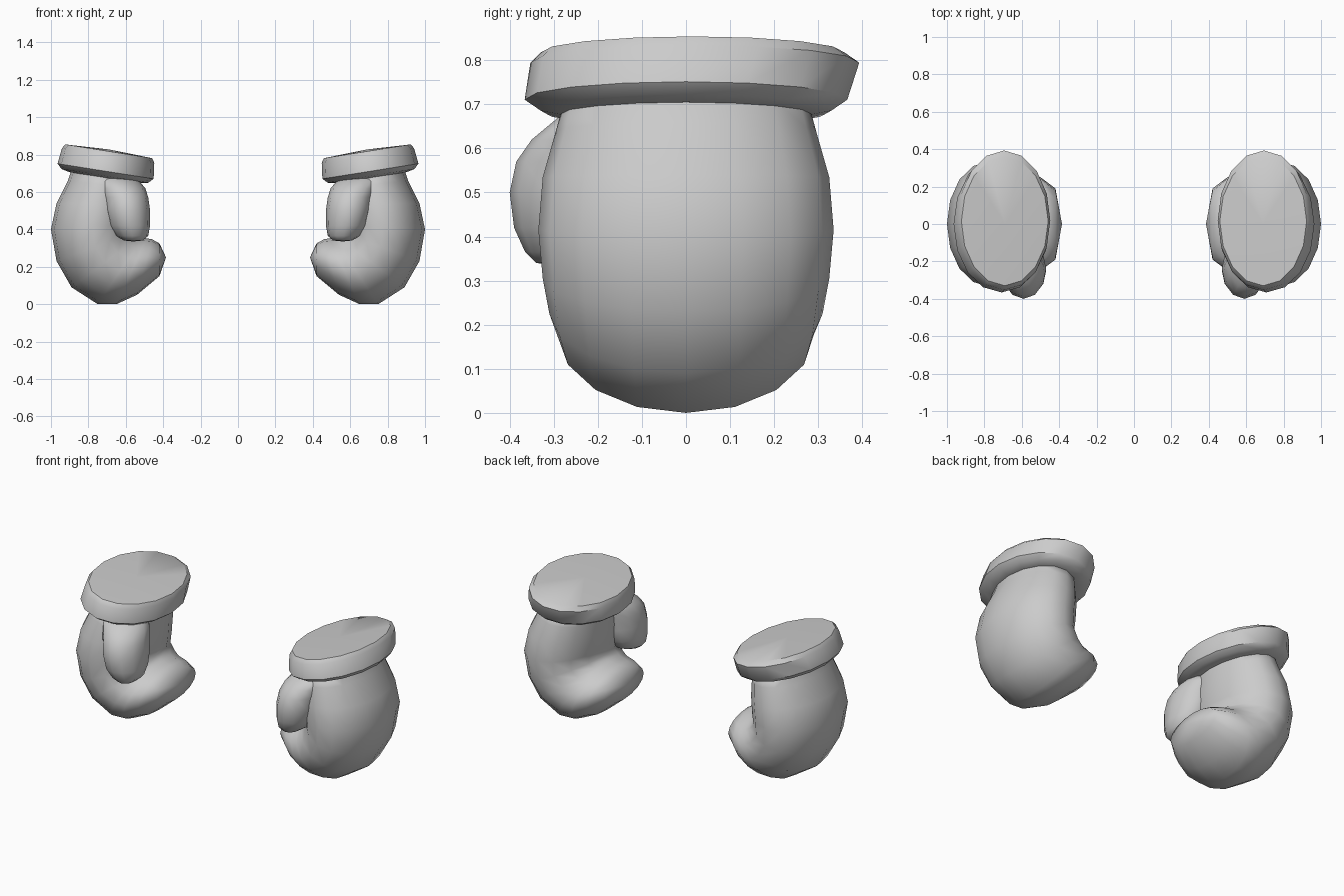
import bpy, bmesh, math
from mathutils import Vector, Matrix

cube = bpy.data.objects.get("Cube")
if cube:
    bpy.data.objects.remove(cube, do_unlink=True)

grey = bpy.data.materials.new("plain grey")
grey.use_nodes = True
grey.diffuse_color = (0.6, 0.6, 0.6, 1)
grey.node_tree.nodes["Principled BSDF"].inputs["Base Color"].default_value = (0.6, 0.6, 0.6, 1)


def ring(centre, axis_a, axis_b, sides):
    """Elliptical ring spanned by two half axes."""
    turn = 2 * math.pi / sides
    return [centre + axis_a * math.cos(i * turn) + axis_b * math.sin(i * turn)
            for i in range(sides)]


def loft(name, rings, start, end, side, angle):
    """Skin a list of rings, close both ends with a fan, mirror by side."""
    bm = bmesh.new()
    flip = Matrix.Diagonal((side, 1, 1))
    loops = [[bm.verts.new(flip @ p) for p in r] for r in rings]
    n = len(loops[0])
    for a, b in zip(loops, loops[1:]):
        for i in range(n):
            j = (i + 1) % n
            bm.faces.new((a[i], a[j], b[j], b[i]))
    for loop, tip in ((loops[0], start), (loops[-1], end)):
        point = bm.verts.new(flip @ Vector(tip))
        for i in range(n):
            bm.faces.new((loop[i], loop[(i + 1) % n], point))
    bmesh.ops.recalc_face_normals(bm, faces=bm.faces)
    mesh = bpy.data.meshes.new(name)
    bm.to_mesh(mesh)
    bm.free()
    mesh.materials.append(grey)
    obj = bpy.data.objects.new(name, mesh)
    bpy.context.collection.objects.link(obj)
    bpy.ops.object.select_all(action='DESELECT')
    obj.select_set(True)
    bpy.context.view_layer.objects.active = obj
    bpy.ops.object.shade_smooth_by_angle(angle=math.radians(angle))


# Curled hand: outer x, z, then inner x, z, then half width
HAND = [
    (0.89, 0.72, 0.54, 0.67, 0.28),
    (0.91, 0.66, 0.54, 0.62, 0.295),
    (0.97, 0.54, 0.54, 0.53, 0.325),
    (1.00, 0.40, 0.55, 0.43, 0.335),
    (0.97, 0.23, 0.56, 0.38, 0.325),
    (0.89, 0.09, 0.53, 0.36, 0.31),
    (0.75, 0.00, 0.51, 0.355, 0.29),
    (0.65, 0.00, 0.49, 0.352, 0.28),
    (0.54, 0.05, 0.46, 0.347, 0.25),
    (0.42, 0.15, 0.42, 0.325, 0.19),
]
# Thumb: height, centre x, centre y, half depth in x and y
THUMB = [
    (0.67, 0.66, -0.16, 0.12, 0.13),
    (0.62, 0.62, -0.20, 0.125, 0.15),
    (0.57, 0.60, -0.23, 0.12, 0.155),
    (0.50, 0.59, -0.24, 0.12, 0.16),
    (0.42, 0.58, -0.25, 0.11, 0.14),
    (0.365, 0.565, -0.26, 0.085, 0.105),
    (0.34, 0.56, -0.28, 0.05, 0.06),
]
# Cuff: local height, half size in x and y, offset in y
CUFF = [
    (-0.085, 0.19, 0.28, 0.0),
    (-0.075, 0.235, 0.33, 0.0),
    (-0.05, 0.26, 0.366, 0.0),
    (0.035, 0.25, 0.373, 0.02),
    (0.058, 0.235, 0.345, 0.015),
]
CUFF_PLACE = Matrix.Translation((0.70, 0, 0.76)) @ Matrix.Rotation(math.radians(-9), 4, 'Y')

for side, label in ((1, "left"), (-1, "right")):
    rings = []
    for ox, oz, ix, iz, w in HAND:
        outer, inner = Vector((ox, 0, oz)), Vector((ix, 0, iz))
        rings.append(ring((outer + inner) / 2, (outer - inner) / 2, Vector((0, w, 0)), 16))
    loft(label + "_hand", rings, (0.71, 0, 0.70), (0.385, 0, 0.25), side, 75)

    rings = [ring(Vector((x, y, z)), Vector((rx, 0, 0)), Vector((0, ry, 0)), 12)
             for z, x, y, rx, ry in THUMB]
    loft(label + "_thumb", rings, (0.66, -0.16, 0.69), (0.56, -0.29, 0.335), side, 75)

    rings = [[CUFF_PLACE @ p for p in
              ring(Vector((0, dy, z)), Vector((rx, 0, 0)), Vector((0, ry, 0)), 16)]
             for z, rx, ry, dy in CUFF]
    loft(label + "_cuff", rings, CUFF_PLACE @ Vector((0, 0, -0.085)),
         CUFF_PLACE @ Vector((0, 0, 0.068)), side, 40)
